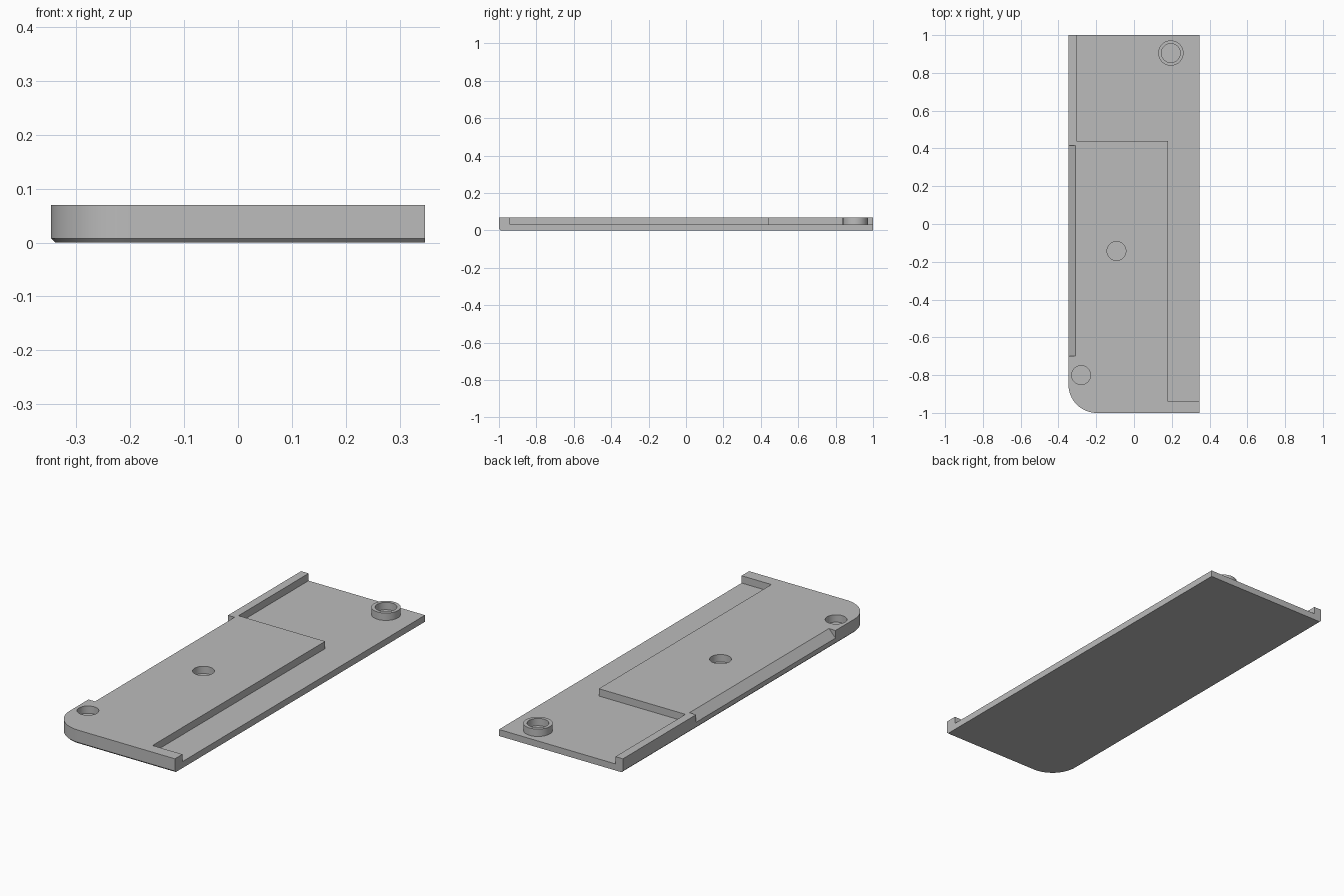
import bpy, bmesh, math

if "Cube" in bpy.data.objects:
    bpy.data.objects.remove(bpy.data.objects["Cube"])

W, L, TOP, FLOOR = 0.347, 1.0, 0.07, 0.033
CHAMFER, RADIUS = 0.008, 0.15

grey = bpy.data.materials.new("plain grey")
grey.diffuse_color = (0.5, 0.5, 0.5, 1)
grey.use_nodes = True
grey.node_tree.nodes["Principled BSDF"].inputs["Base Color"].default_value = grey.diffuse_color


def loft(name, rings, closed=False):
    """Skin a stack of equal-length rings; cap the ends, or join last to first."""
    bm = bmesh.new()
    vs = [[bm.verts.new(p) for p in ring] for ring in rings]
    n = len(vs[0])
    pairs = list(zip(vs, vs[1:])) + ([(vs[-1], vs[0])] if closed else [])
    for a, b in pairs:
        for i in range(n):
            j = (i + 1) % n
            bm.faces.new((a[i], a[j], b[j], b[i]))
    if not closed:
        bm.faces.new(vs[0][::-1])
        bm.faces.new(vs[-1])
    bmesh.ops.recalc_face_normals(bm, faces=bm.faces)
    me = bpy.data.meshes.new(name)
    bm.to_mesh(me)
    bm.free()
    ob = bpy.data.objects.new(name, me)
    bpy.context.collection.objects.link(ob)
    me.materials.append(grey)
    return ob


def activate(ob):
    bpy.ops.object.select_all(action='DESELECT')
    ob.select_set(True)
    bpy.context.view_layer.objects.active = ob


def cut(ob, cutter):
    mod = ob.modifiers.new("cut", 'BOOLEAN')
    mod.operation, mod.solver, mod.object = 'DIFFERENCE', 'EXACT', cutter
    cutter.hide_render = True
    activate(ob)
    bpy.ops.object.modifier_apply(modifier=mod.name)
    bpy.data.objects.remove(cutter)


def circle(x, y, r, z, n=48):
    return [(x + r * math.cos(2 * math.pi * i / n),
             y + r * math.sin(2 * math.pi * i / n), z) for i in range(n)]


def outline(inset, z, steps=16):
    """Plate outline, rounded at front left; inset moves the front and left sides."""
    cx, cy, r = -W + RADIUS, -L + RADIUS, RADIUS - inset
    pts = [(W, -L + inset, z), (W, L, z), (-W + inset, L, z)]
    for i in range(steps + 1):
        a = math.pi + i * math.pi / 2 / steps
        pts.append((cx + r * math.cos(a), cy + r * math.sin(a), z))
    return pts


# Plate with chamfered lower edge
plate = loft("plate", [outline(CHAMFER, 0), outline(0, CHAMFER), outline(0, TOP)])

# Lowered floor: L-shaped step at the back and right
step = [(-0.305, 1.1), (-0.305, 0.44), (0.18, 0.44), (0.18, -0.94), (0.45, -0.94), (0.45, 1.1)]
cut(plate, loft("floor_cutter", [[(x, y, z) for x, y in step] for z in (FLOOR, 0.2)]))

# Sloped notch along the left edge
slope = [(-0.31, TOP), (-0.357, 0.021), (-0.45, 0.021), (-0.45, 0.12), (-0.31, 0.12)]
cut(plate, loft("notch_cutter", [[(x, y, z) for x, z in slope] for y in (-0.70, 0.415)]))

# Blind holes in the raised surface
for x, y in ((-0.28, -0.80), (-0.093, -0.143)):
    cut(plate, loft("hole_cutter", [circle(x, y, 0.05, z) for z in (FLOOR, 0.2)]))

# Ring boss on the lowered floor
ring = [(0.067, FLOOR - 0.004), (0.067, TOP), (0.05, TOP), (0.05, FLOOR - 0.004)]
boss = loft("ring_boss", [circle(0.195, 0.905, r, z) for r, z in ring], closed=True)

for ob in (plate, boss):
    activate(ob)
    bpy.ops.object.shade_smooth_by_angle(angle=math.radians(30))
